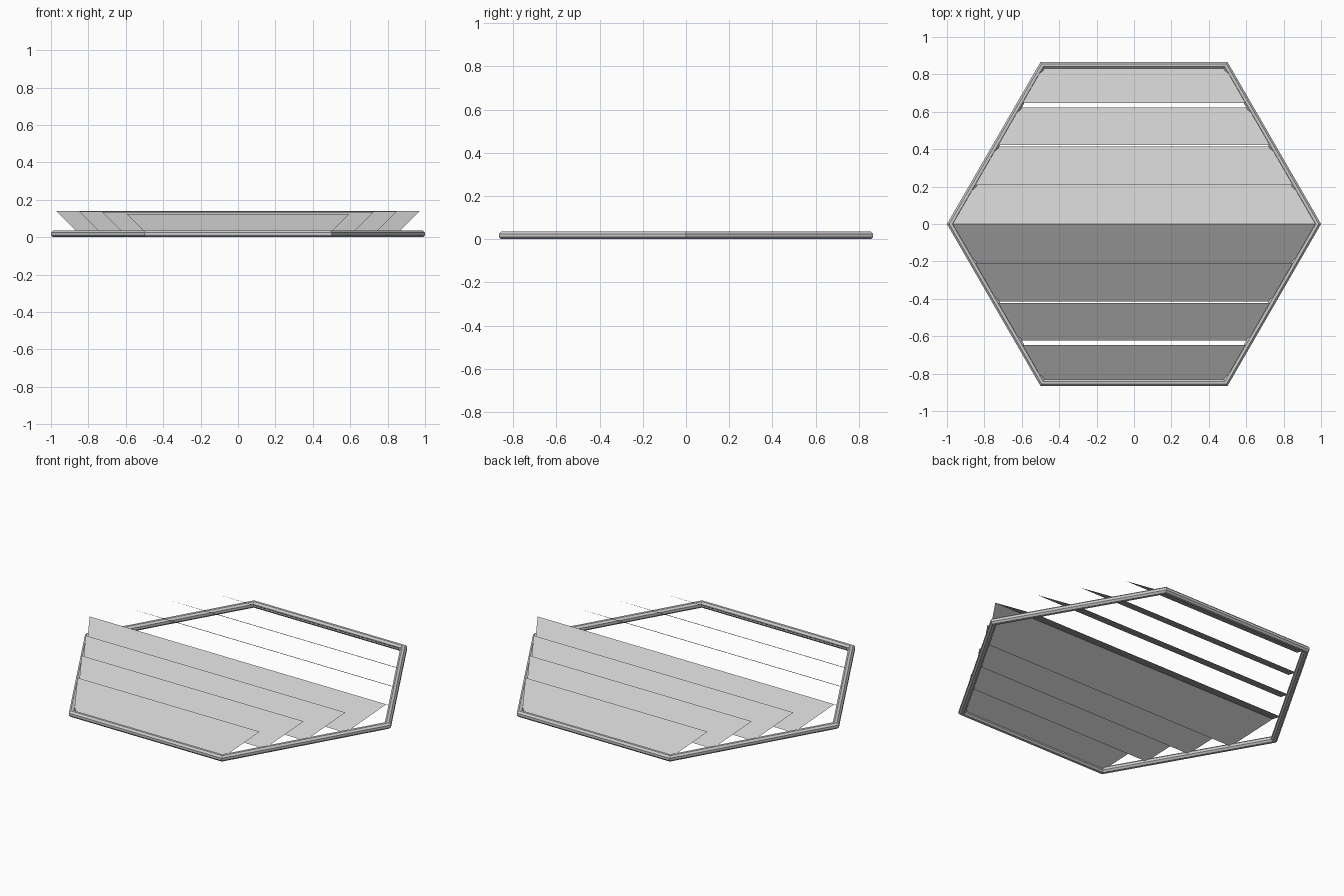
import bpy, bmesh, math

if "Cube" in bpy.data.objects:
    bpy.data.objects.remove(bpy.data.objects["Cube"])

S3 = math.sqrt(3)
OUTER = S3 / 2      # distance from centre to the outer flat of the frame
T = 0.035           # bar thickness


def make_object(name, bm):
    mesh = bpy.data.meshes.new(name)
    bm.to_mesh(mesh)
    bm.free()
    obj = bpy.data.objects.new(name, mesh)
    bpy.context.collection.objects.link(obj)
    return obj


# Hexagonal frame: octagonal bar profile swept around six mitred corners
bm = bmesh.new()
r = T / 2 / math.cos(math.pi / 8)
rings = []
for i in range(6):
    a = math.radians(60 * i)
    ring = []
    for k in range(8):
        p = math.radians(22.5 + 45 * k)
        corner = (OUTER - T / 2 + r * math.cos(p)) * 2 / S3
        ring.append(bm.verts.new((corner * math.cos(a), corner * math.sin(a),
                                  T / 2 + r * math.sin(p))))
    rings.append(ring)
for i in range(6):
    a, b = rings[i], rings[(i + 1) % 6]
    for k in range(8):
        n = (k + 1) % 8
        bm.faces.new((a[k], b[k], b[n], a[n]))
bmesh.ops.recalc_face_normals(bm, faces=bm.faces)
make_object("hexagon_frame", bm)


# Louvre slats: thin sheets tilted 30 degrees, ends cut to the inner hexagon
def half_width(y):
    return 0.97 - abs(y) / S3


def slat(name, y_low, y_high, side):
    z_low = 0.018
    z_high = z_low + (y_low - y_high) * 0.583
    bm = bmesh.new()
    pts = [(-half_width(y_low), y_low, z_low), (half_width(y_low), y_low, z_low),
           (half_width(y_high), y_high, z_high), (-half_width(y_high), y_high, z_high)]
    face = bm.faces.new([bm.verts.new((x, y * side, z)) for x, y, z in pts])
    face.normal_update()
    if face.normal.z < 0:
        face.normal_flip()
    make_object(name, bm)


for side, label in ((-1, "front"), (1, "back")):
    for i, top in enumerate((0.0, 0.209, 0.423, 0.648)):
        slat(f"{label}_slat_{i + 1}", 0.2077 * (i + 1), top, side)
